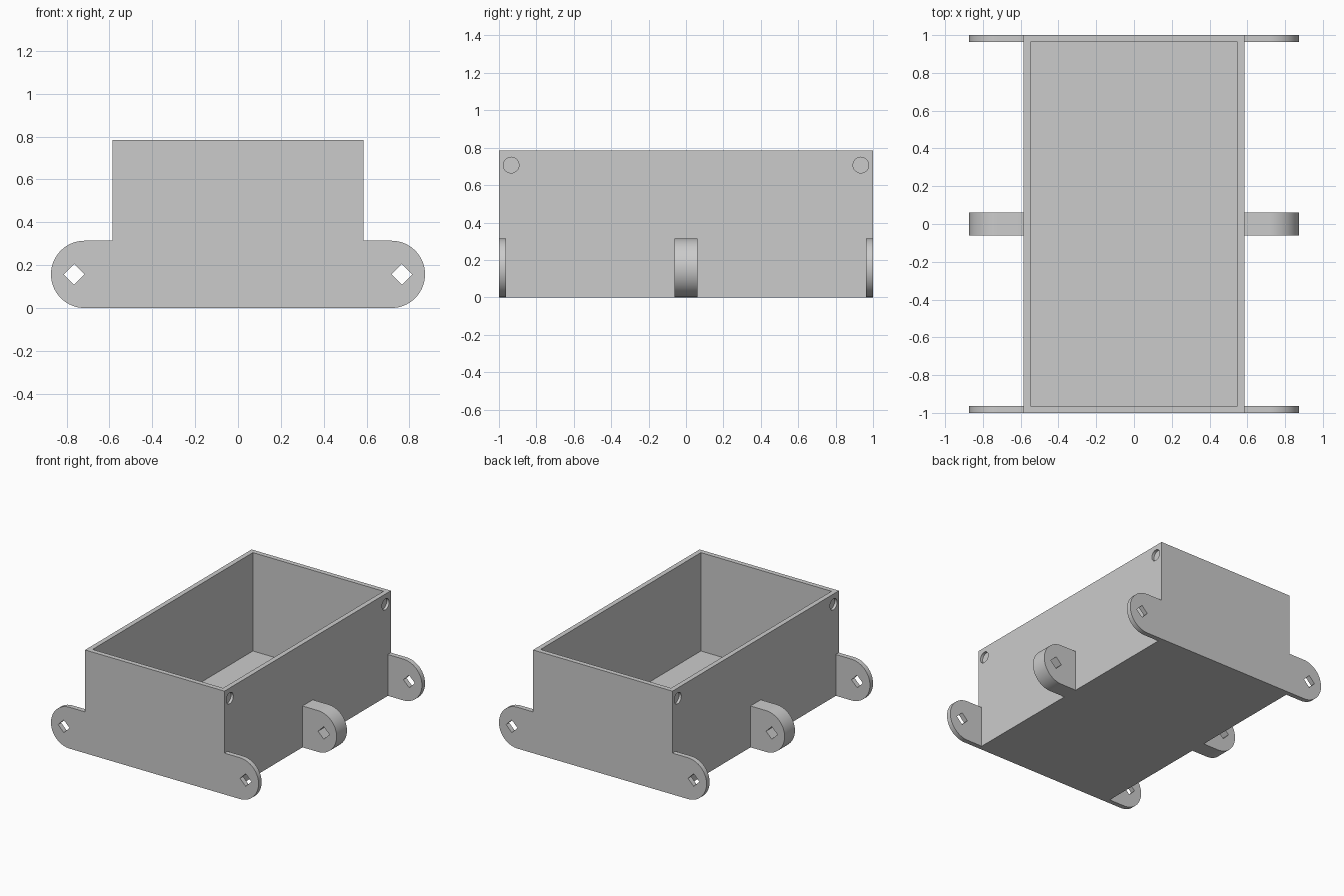
import bpy
import bmesh
from math import pi, cos, sin
from mathutils import Matrix

cube = bpy.data.objects.get("Cube")
if cube:
    bpy.data.objects.remove(cube, do_unlink=True)

HALF_W, HEIGHT, WALL = 0.586, 0.785, 0.037
LUG_R, LUG_REACH = 0.157, 0.873
HOLE_X, HOLE_R = 0.765, 0.048

grey = bpy.data.materials.new("plain grey")
grey.use_nodes = True
colour = (0.6, 0.6, 0.6, 1)
grey.diffuse_color = colour
grey.node_tree.nodes["Principled BSDF"].inputs["Base Color"].default_value = colour


def finish(name, bm):
    bmesh.ops.recalc_face_normals(bm, faces=bm.faces)
    mesh = bpy.data.meshes.new(name)
    bm.to_mesh(mesh)
    bm.free()
    mesh.materials.append(grey)
    obj = bpy.data.objects.new(name, mesh)
    bpy.context.collection.objects.link(obj)
    return obj


def block(name, low, high):
    bm = bmesh.new()
    bmesh.ops.create_cube(bm, size=1)
    for v in bm.verts:
        v.co = [a if c < 0 else b for c, a, b in zip(v.co, low, high)]
    return finish(name, bm)


def rod(name, centre, radius, depth, sides, axis):
    """Prism lying along x or y."""
    turn = Matrix.Rotation(pi / 2, 4, "Y" if axis == "X" else "X")
    bm = bmesh.new()
    bmesh.ops.create_cone(bm, cap_ends=True, segments=sides, radius1=radius,
                          radius2=radius, depth=depth,
                          matrix=Matrix.Translation(centre) @ turn)
    return finish(name, bm)


def combine(target, tool, operation):
    mod = target.modifiers.new(operation.lower(), "BOOLEAN")
    mod.operation = operation
    mod.solver = "EXACT"
    mod.object = tool
    bpy.context.view_layer.objects.active = target
    bpy.ops.object.modifier_apply(modifier=mod.name)
    bpy.data.objects.remove(tool, do_unlink=True)


def lug_bar(name, y0, y1):
    """Bar across the box with rounded ends, forming a lug on each side."""
    steps = 32
    bm = bmesh.new()
    ring = []
    for side in (1, -1):
        for i in range(steps + 1):
            a = -pi / 2 + pi * i / steps
            x = LUG_REACH - LUG_R + LUG_R * cos(a)
            ring.append(bm.verts.new((side * x, y0, LUG_R + side * LUG_R * sin(a))))
    face = bm.faces.new(ring)
    moved = bmesh.ops.extrude_face_region(bm, geom=[face])["geom"]
    bmesh.ops.translate(bm, vec=(0, y1 - y0, 0),
                        verts=[g for g in moved if isinstance(g, bmesh.types.BMVert)])
    return finish(name, bm)


# Box body with three lug bars joined through it
body = block("open_box", (-HALF_W, -1, 0), (HALF_W, 1, HEIGHT))
for y0, y1 in ((-1, -1 + WALL), (-0.062, 0.062), (1 - WALL, 1)):
    combine(body, lug_bar("lug_bar", y0, y1), "UNION")

# Hollow interior, open at the top
combine(body, block("cavity", (WALL - HALF_W, WALL - 1, WALL),
                    (HALF_W - WALL, 1 - WALL, HEIGHT + 0.2)), "DIFFERENCE")

for side in (-1, 1):
    # Diamond holes through all the lugs on one side
    combine(body, rod("lug_hole", (side * HOLE_X, 0, LUG_R), HOLE_R, 2.2, 4, "Y"),
            "DIFFERENCE")
    # Shallow round recesses in the upper corners of the side walls
    for end in (-1, 1):
        combine(body, rod("recess", (side * HALF_W, end * 0.935, 0.707),
                          0.042, 0.04, 32, "X"), "DIFFERENCE")

bpy.ops.object.select_all(action="DESELECT")
body.select_set(True)
bpy.context.view_layer.objects.active = body
bpy.ops.object.shade_smooth_by_angle(angle=pi / 6)
